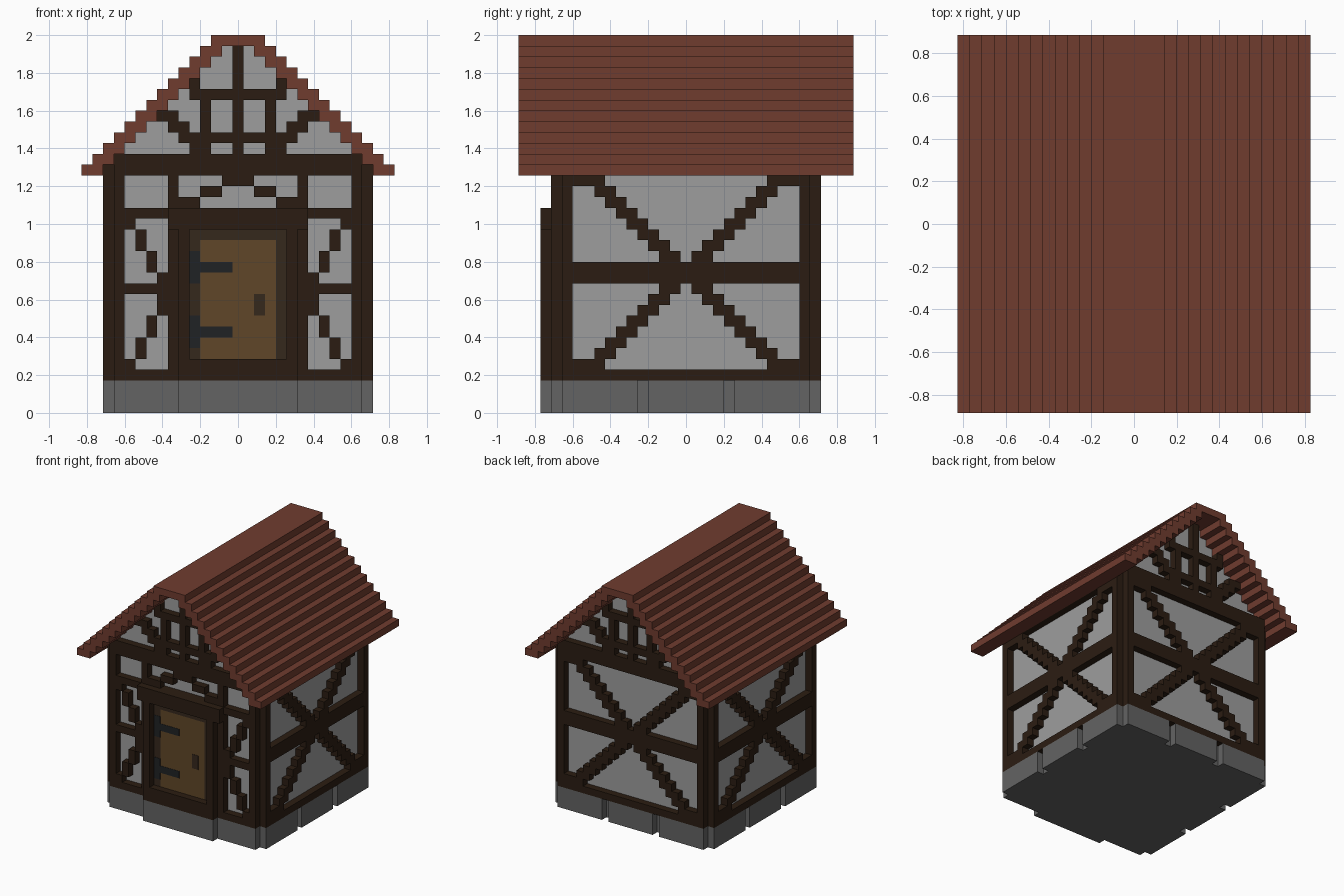
import bpy, bmesh
from math import pi
from mathutils import Matrix

if "Cube" in bpy.data.objects:
    bpy.data.objects.remove(bpy.data.objects["Cube"])

U = 2 / 35  # one block of the grid the house is built on


def material(name, rgb):
    m = bpy.data.materials.new(name)
    m.diffuse_color = (*rgb, 1)
    m.use_nodes = True
    m.node_tree.nodes["Principled BSDF"].inputs["Base Color"].default_value = m.diffuse_color
    return m


TIMBER = material("timber", (0.024, 0.012, 0.006))
ROOF = material("roof_tile", (0.16, 0.045, 0.028))
STONE = material("stone", (0.125, 0.125, 0.125))
PLASTER = material("plaster", (0.34, 0.34, 0.34))
DOOR = material("door_wood", (0.115, 0.061, 0.021))
FRAME = material("dark_wood", (0.036, 0.021, 0.012))
IRON = material("iron", (0.014, 0.016, 0.018))


def finish(name, bm, mat, turn=0):
    bmesh.ops.recalc_face_normals(bm, faces=bm.faces)
    bm.transform(Matrix.Rotation(turn, 4, 'Z') @ Matrix.Scale(U, 4))
    me = bpy.data.meshes.new(name)
    bm.to_mesh(me)
    bm.free()
    me.materials.append(mat)
    ob = bpy.data.objects.new(name, me)
    bpy.context.collection.objects.link(ob)


def boxes(name, rects, mat, y0=-12.5, y1=-11.5, turn=0):
    """Blocks (x0, x1, z0, z1) on a wall facing -y, turned about z."""
    bm = bmesh.new()
    for x0, x1, z0, z1 in rects:
        m = Matrix.Translation(((x0 + x1) / 2, (y0 + y1) / 2, (z0 + z1) / 2))
        bmesh.ops.create_cube(bm, size=1, matrix=m @ Matrix.Diagonal((x1 - x0, y1 - y0, z1 - z0, 1)))
    finish(name, bm, mat, turn)


def extrude(name, profile, half, mat):
    bm = bmesh.new()
    f = bm.faces.new([bm.verts.new((x, -half, z)) for x, z in profile])
    r = bmesh.ops.extrude_face_region(bm, geom=[f])
    verts = [v for v in r["geom"] if isinstance(v, bmesh.types.BMVert)]
    bmesh.ops.translate(bm, verts=verts, vec=(0, 2 * half, 0))
    finish(name, bm, mat)


def both(rects):
    return rects + [(-b, -a, c, d) for a, b, c, d in rects]


def mirror(path):
    return [(-x, z) for x, z in reversed(path)]


def stairs(half, n):
    return [(k - half, 22 + k + j) for k in range(n) for j in (0, 1)]


# roof: stepped profile; plaster body fills the space below it
outer, inner = stairs(14.5, 13), stairs(12.5, 12)
extrude("roof", outer + mirror(outer) + [(-x, z) for x, z in inner] + inner[::-1], 15.5, ROOF)
body = [(-11.5, 3)] + inner[2:]
extrude("plaster_walls", body + mirror(body), 11.5, PLASTER)

# stone base with gaps between the stones
boxes("base_core", [(-11.5, 11.5, 0, 3)], STONE, -11.5, 11.5)
stones = both([(4.5, 11.5, 0, 3)]) + [(-3.5, 3.5, 0, 3)]
for side, a in (("right", pi / 2), ("back", pi), ("left", -pi / 2)):
    boxes("base_stones_" + side, stones, STONE, turn=a)
boxes("base_stones_front", [(-11.5, 11.5, 0, 3)], STONE)
boxes("door_step", [(-5.5, 5.5, 0, 3)], STONE, -13.5, -12.5)

# timber shared by all walls: corner posts and sill
posts = both([(10.5, 11.5, 3, 22)]) + [(-11.5, 11.5, 3, 4)]

# crossed braces with middle rail
cross = [(-10.5, 10.5, 12, 14)] + both([(9.5, 10.5, 4, 5), (9.5, 10.5, 21, 22)])
for k in range(8):
    cross += both([(k + 0.5, k + 2.5, 14 + k, 15 + k), (k + 0.5, k + 2.5, 11 - k, 12 - k)])

# gable timber
gable = [(-11.5, 11.5, 22, 24), (-0.5, 0.5, 24, 34), (-5.5, 5.5, 25, 26), (-4.5, 4.5, 29, 30)]
gable += both([(2.5, 3.5, 24, 29), (3.5, 4.5, 30, 31)])
gable += both([(3.5 + k - 1, 5.5 + k - 1, 24 + k, 25 + k) for k in range(4)])

eave_beam = [(-11.5, 11.5, 22, 23)]
boxes("right_timber", posts + cross + eave_beam, TIMBER, turn=pi / 2)
boxes("left_timber", posts + cross + eave_beam, TIMBER, turn=-pi / 2)
boxes("back_timber", posts + cross + gable, TIMBER, turn=pi)

# front wall: inner posts, rails, bent braces and arch above the door
front = [(-11.5, 11.5, 18, 19), (-1.5, 1.5, 21, 22)]
front += both([(5.5, 6.5, 3, 22), (6.5, 10.5, 11, 12), (9.5, 10.5, 17, 18), (8.5, 9.5, 15, 17),
               (7.5, 8.5, 13, 15), (6.5, 7.5, 9, 13), (7.5, 8.5, 7, 9), (8.5, 9.5, 5, 7),
               (9.5, 10.5, 4, 5), (1.5, 3.5, 20, 21), (3.5, 5.5, 19, 20)])
boxes("front_timber", posts + gable + front, TIMBER)

# door surround standing one block proud
boxes("door_surround", [(-6.5, 6.5, 17, 19), (-5.5, 5.5, 3, 5)] + both([(4.5, 5.5, 5, 17)]),
      TIMBER, -13.5, -12.5)

# door, hinges and handle; fittings sit a hair proud of the flush door
boxes("door_frame", both([(3.5, 4.5, 5, 17)]) + [(-3.5, 3.5, 16, 17)], FRAME)
boxes("door", [(-3.5, 3.5, 5, 16)], DOOR)
hinges = [r for z in (6, 12) for r in ((-4.5, -3.5, z, z + 3), (-3.5, -0.5, z + 1, z + 2))]
boxes("hinges", hinges, IRON, -12.54, -12)
boxes("door_handle", [(1.5, 2.5, 9, 11)], FRAME, -12.54, -12)
